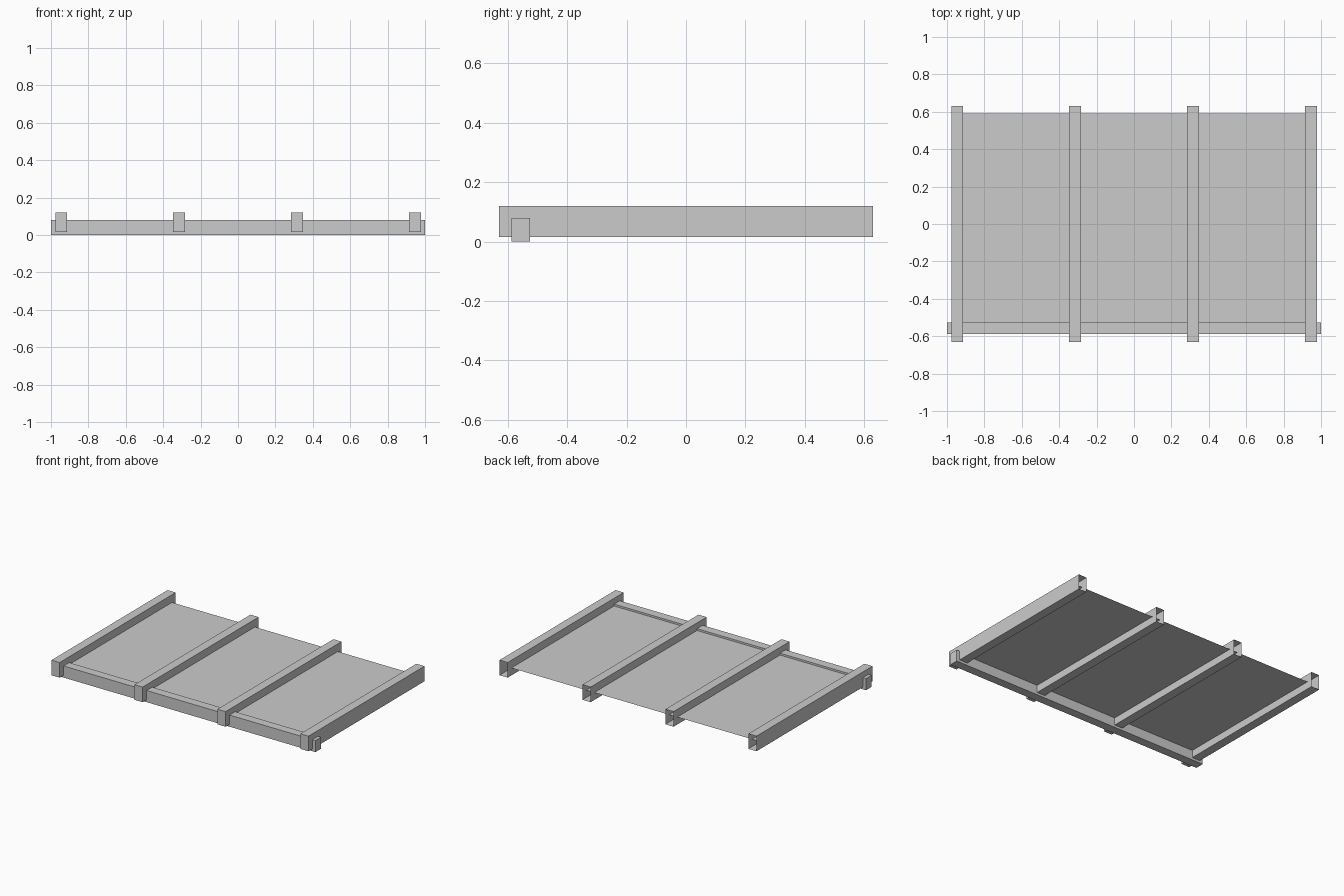
import bpy
import bmesh
from mathutils import Vector

cube = bpy.data.objects.get("Cube")
if cube:
    bpy.data.objects.remove(cube, do_unlink=True)

grey = bpy.data.materials.new("plain_grey")
grey.use_nodes = True
colour = (0.6, 0.6, 0.6, 1)
grey.diffuse_color = colour
grey.node_tree.nodes["Principled BSDF"].inputs["Base Color"].default_value = colour


def finish(name, bm):
    mesh = bpy.data.meshes.new(name)
    bm.to_mesh(mesh)
    bm.free()
    mesh.materials.append(grey)
    obj = bpy.data.objects.new(name, mesh)
    bpy.context.collection.objects.link(obj)
    return obj


def box(name, low, high, open_back=False):
    """Box between two corners, optionally without its +y face."""
    bm = bmesh.new()
    bmesh.ops.create_cube(bm, size=1)
    low, high = Vector(low), Vector(high)
    for v in bm.verts:
        v.co = (low + high) / 2 + v.co * (high - low)
    if open_back:
        bm.normal_update()
        back = [f for f in bm.faces if f.normal.y > 0.9]
        bmesh.ops.delete(bm, geom=back, context='FACES_ONLY')
    return finish(name, bm)


# Front rail running across the full width
box("front_rail", (-1, -0.587, 0), (1, -0.526, 0.08))

# Four hollow beams, closed in front and open behind
for i in range(4):
    x = -0.946 + i * 0.6307
    box(f"beam_{i + 1}", (x - 0.031, -0.63, 0.016), (x + 0.031, 0.63, 0.12), True)

# Thin deck sheet passing through the beams
bm = bmesh.new()
corners = [(-0.946, -0.55), (0.946, -0.55), (0.946, 0.59), (-0.946, 0.59)]
bm.faces.new([bm.verts.new((x, y, 0.067)) for x, y in corners])
finish("deck_sheet", bm)
